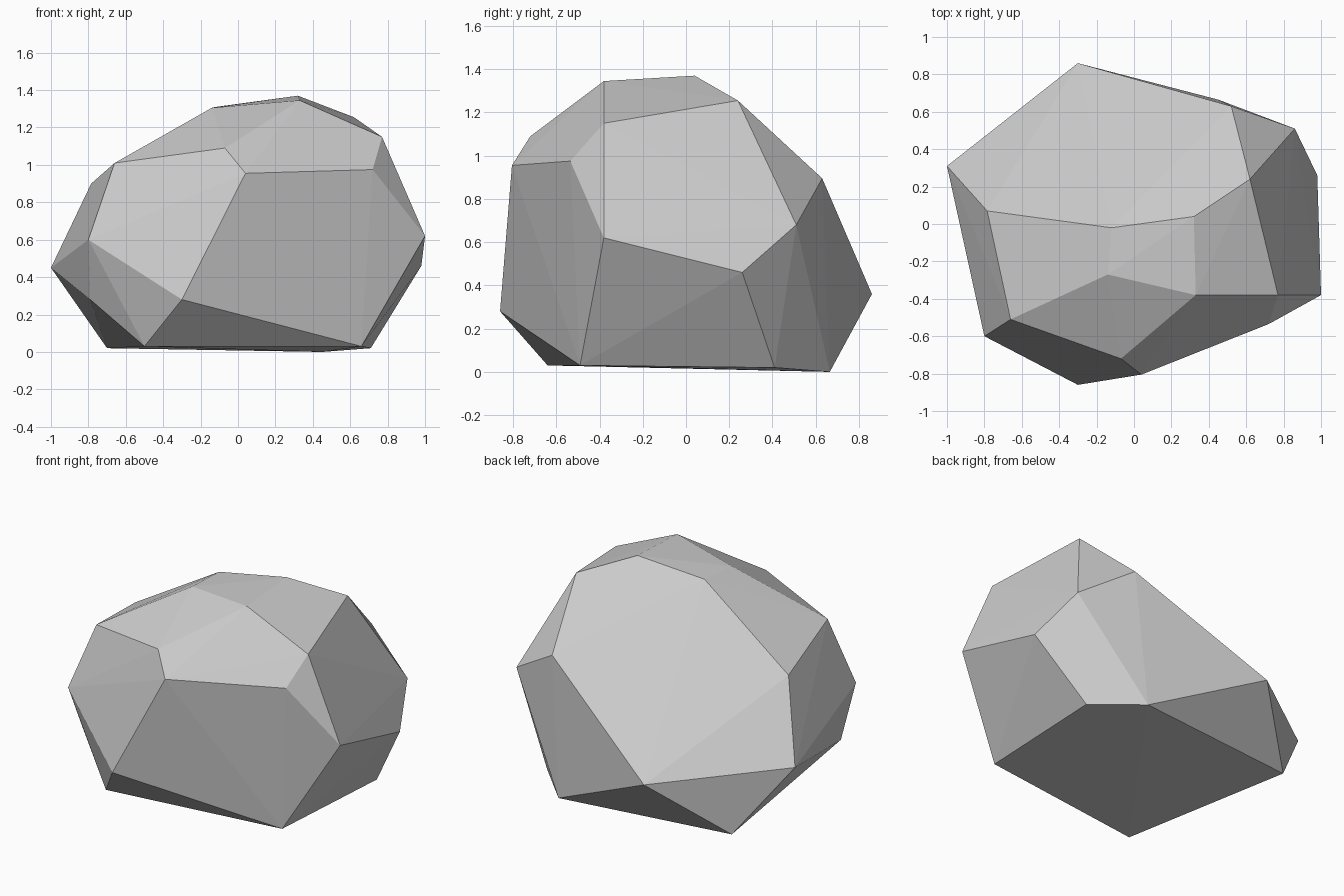
import bpy
import bmesh

# Remove the default cube only
default_cube = bpy.data.objects.get("Cube")
if default_cube:
    bpy.data.objects.remove(default_cube, do_unlink=True)


def make_material(name, colour):
    material = bpy.data.materials.new(name)
    material.use_nodes = True
    material.diffuse_color = colour
    shader = next(n for n in material.node_tree.nodes if n.type == "BSDF_PRINCIPLED")
    shader.inputs["Base Color"].default_value = colour
    shader.inputs["Roughness"].default_value = 0.9
    return material


def make_faceted_stone(name, rings, material):
    """Wrap a flat-shaded convex skin around the corner points of every ring."""
    bm = bmesh.new()
    for ring in rings:
        for corner in ring:
            bm.verts.new(corner)
    hull = bmesh.ops.convex_hull(bm, input=bm.verts[:])
    # Drop any corner that ends up inside the skin
    unused = {g for g in hull["geom_interior"] + hull["geom_unused"]
              if isinstance(g, bmesh.types.BMVert)}
    bmesh.ops.delete(bm, geom=list(unused), context="VERTS")
    bmesh.ops.recalc_face_normals(bm, faces=bm.faces[:])
    for face in bm.faces:
        face.smooth = False
    mesh = bpy.data.meshes.new(name)
    bm.to_mesh(mesh)
    bm.free()
    mesh.materials.append(material)
    stone = bpy.data.objects.new(name, mesh)
    bpy.context.collection.objects.link(stone)
    return stone


# Flat underside the stone rests on
base_ring = [
    (-0.7, 0.53, 0.02), (0.45, 0.665, 0), (0.71, 0.41, 0.02),
    (0.66, -0.49, 0.03), (-0.5, -0.64, 0.03),
]

# Widest corners around the lower body
waist_ring = [
    (-0.3, 0.86, 0.36), (0.98, 0.26, 0.46), (1, -0.38, 0.62),
    (-0.3, -0.86, 0.28), (-0.79, -0.46, 0.28), (-1, 0.31, 0.45),
    (-0.8, -0.6, 0.6), (0.86, 0.51, 0.68),
]

# Shoulder corners where the sides turn into the top
shoulder_ring = [
    (0.52, 0.63, 0.895), (0.72, -0.535, 0.975), (0.04, -0.805, 0.955),
    (-0.07, -0.72, 1.09), (-0.66, -0.51, 1.01), (-0.785, 0.07, 0.9),
    (0.77, -0.38, 1.15),
]

# Crown corners
crown_ring = [
    (0.62, 0.24, 1.255), (0.32, 0.04, 1.37), (0.33, -0.38, 1.345),
    (-0.14, -0.27, 1.305), (-0.12, -0.02, 1.31),
]

stone_grey = make_material("stone grey", (0.6, 0.6, 0.6, 1))
make_faceted_stone("boulder", [base_ring, waist_ring, shoulder_ring, crown_ring], stone_grey)
